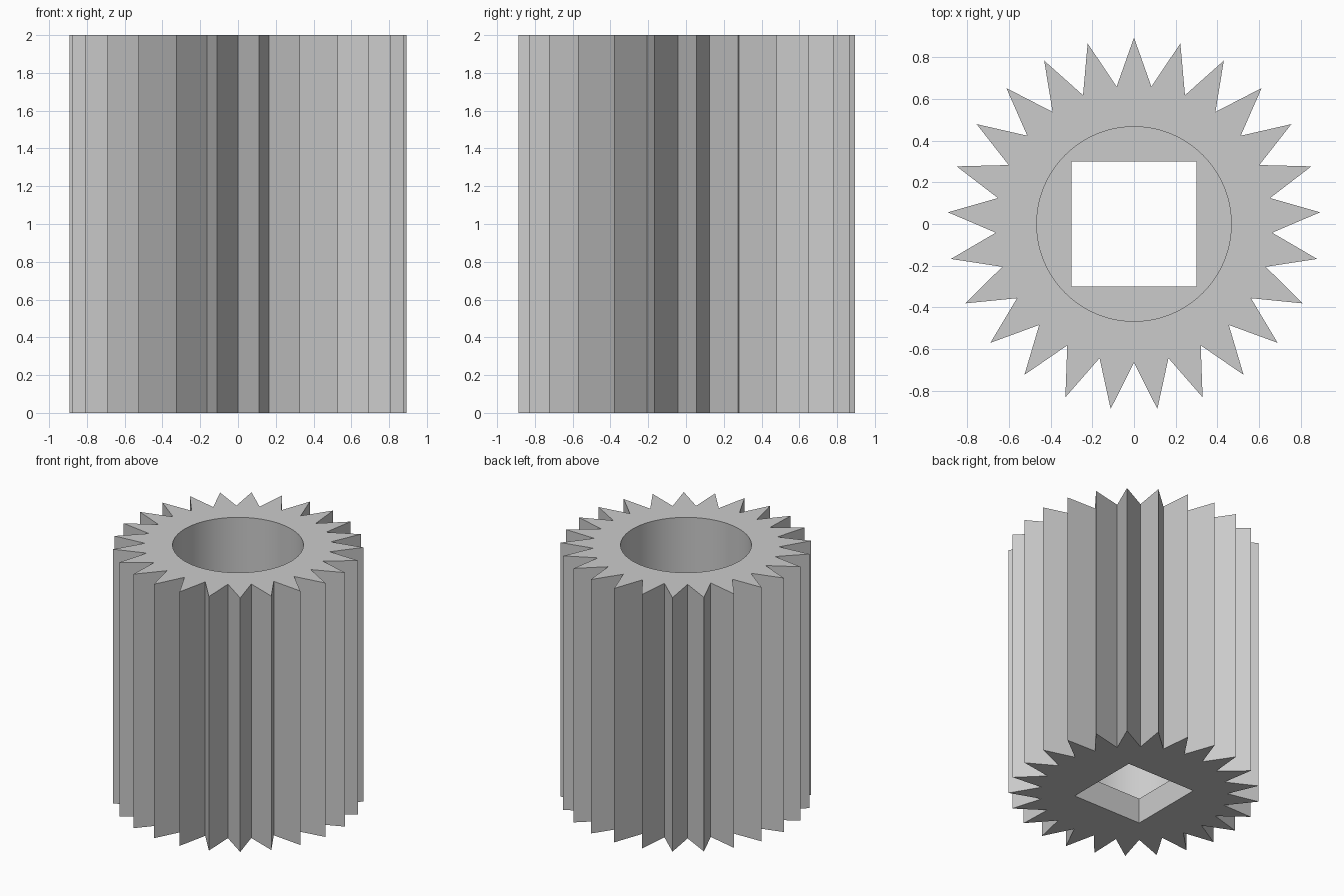
import bpy
import bmesh
from math import cos, sin, pi, radians

if "Cube" in bpy.data.objects:
    bpy.data.objects.remove(bpy.data.objects["Cube"])

TEETH, TIP_R, ROOT_R = 25, 0.895, 0.665
BORE_R, SOCKET_HALF = 0.467, 0.30
HEIGHT, FLOOR = 2.0, 0.2

grey = bpy.data.materials.new("plain grey")
grey.use_nodes = True
colour = (0.6, 0.6, 0.6, 1)
grey.diffuse_color = colour
grey.node_tree.nodes["Principled BSDF"].inputs["Base Color"].default_value = colour

bm = bmesh.new()


def ring(radii, count, z, start=0.0):
    """Closed loop of vertices whose radius cycles through radii."""
    return [bm.verts.new((radii[i % len(radii)] * cos(start + 2 * pi * i / count),
                          radii[i % len(radii)] * sin(start + 2 * pi * i / count), z))
            for i in range(count)]


def wall(low, high):
    """Upright quads between two matching loops."""
    n = len(low)
    for i in range(n):
        j = (i + 1) % n
        bm.faces.new((low[i], low[j], high[j], high[i]))


def cap(outer, inner):
    """Flat face with a hole, between two loops at one height."""
    edges = [bm.edges.get((loop[i - 1], loop[i]))
             for loop in (outer, inner) for i in range(len(loop))]
    bmesh.ops.triangle_fill(bm, edges=edges, use_beauty=True)


# Toothed outside
teeth = [ring((TIP_R, ROOT_R), TEETH * 2, z, pi / 2) for z in (0, HEIGHT)]
wall(*teeth)

# Round bore from the top, square socket through the floor
bore = [ring((BORE_R,), 96, z) for z in (FLOOR, HEIGHT)]
wall(*bore)
socket = [ring((SOCKET_HALF * 2 ** 0.5,), 4, z, pi / 4) for z in (0, FLOOR)]
wall(*socket)

# Top rim, bore floor and underside
cap(teeth[1], bore[1])
cap(bore[0], socket[1])
cap(teeth[0], socket[0])

bmesh.ops.recalc_face_normals(bm, faces=bm.faces[:])
mesh = bpy.data.meshes.new("splined_sleeve")
bm.to_mesh(mesh)
bm.free()
mesh.materials.append(grey)

sleeve = bpy.data.objects.new("splined_sleeve", mesh)
bpy.context.collection.objects.link(sleeve)
bpy.ops.object.select_all(action='DESELECT')
sleeve.select_set(True)
bpy.context.view_layer.objects.active = sleeve
bpy.ops.object.shade_smooth_by_angle(angle=radians(30))
